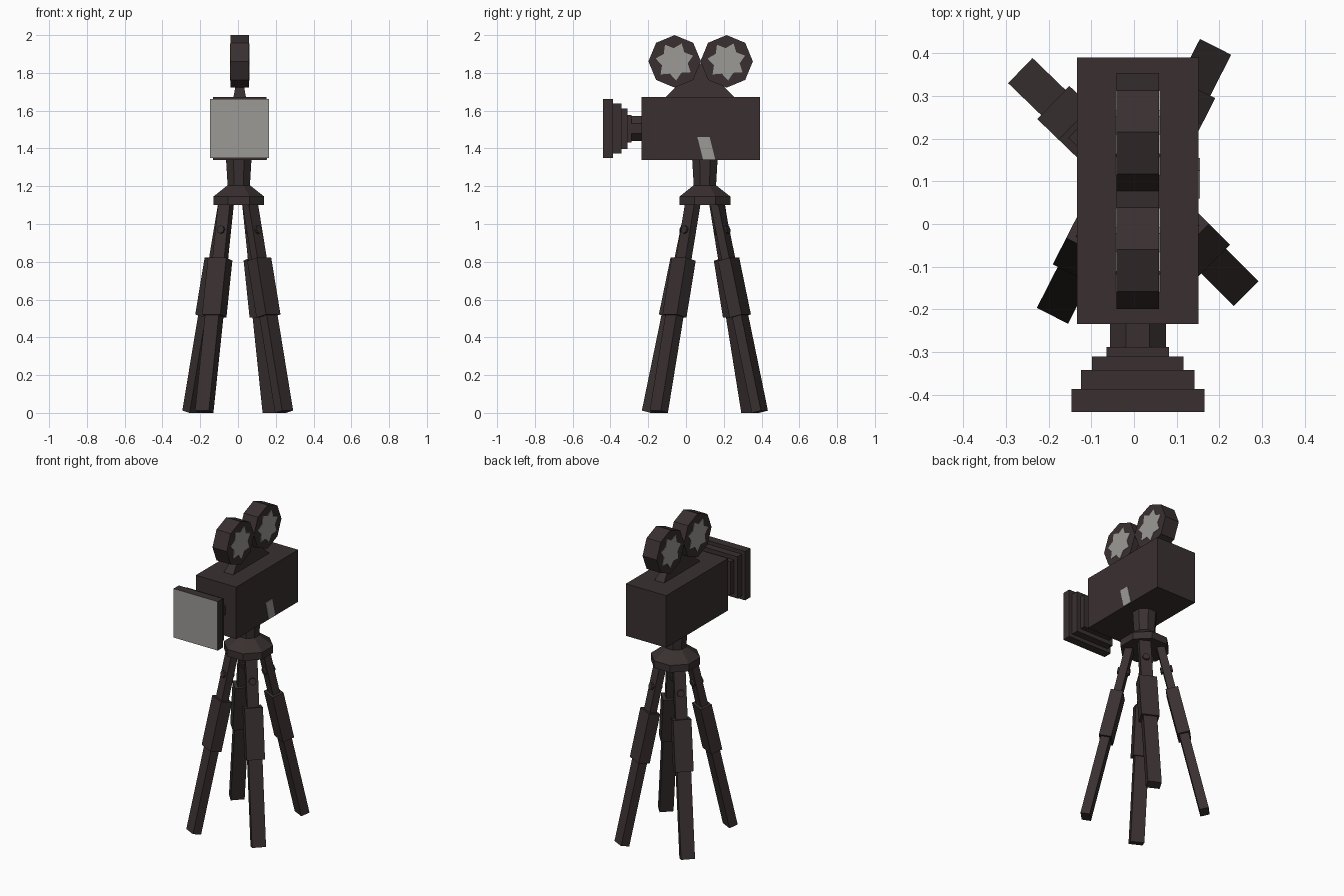
import bpy, bmesh
from math import pi, cos, sin, radians
from mathutils import Matrix, Vector

cube = bpy.data.objects.get("Cube")
if cube:
    bpy.data.objects.remove(cube, do_unlink=True)


def material(name, rgb):
    m = bpy.data.materials.new(name)
    m.use_nodes = True
    m.diffuse_color = (*rgb, 1)
    bsdf = next(n for n in m.node_tree.nodes if n.type == 'BSDF_PRINCIPLED')
    bsdf.inputs["Base Color"].default_value = (*rgb, 1)
    return m


DARK = material("dark_brown", (0.042, 0.030, 0.030))
GREY = material("pale_grey", (0.33, 0.32, 0.30))


def finish(name, bm, mats=(DARK,)):
    bmesh.ops.recalc_face_normals(bm, faces=bm.faces)
    mesh = bpy.data.meshes.new(name)
    bm.to_mesh(mesh)
    bm.free()
    for m in mats:
        mesh.materials.append(m)
    ob = bpy.data.objects.new(name, mesh)
    bpy.context.collection.objects.link(ob)
    return ob


def add_box(bm, size, matrix):
    bmesh.ops.create_cube(bm, size=1, matrix=matrix @ Matrix.Diagonal((*size, 1)))


def add_cone(bm, r1, r2, depth, matrix, sides=8):
    bmesh.ops.create_cone(bm, cap_ends=True, segments=sides, radius1=r1,
                          radius2=r2, depth=depth, matrix=matrix)


def plate(name, points, normal, mat):
    """Thin plate from an outline, extruded along its normal."""
    bm = bmesh.new()
    face = bm.faces.new([bm.verts.new(p) for p in points])
    ext = bmesh.ops.extrude_face_region(bm, geom=[face])
    verts = [v for v in ext["geom"] if isinstance(v, bmesh.types.BMVert)]
    bmesh.ops.translate(bm, verts=verts, vec=normal)
    return finish(name, bm, (mat,))


CX, HUB_Y, LENS_Z = 0.009, 0.1, 1.505
AXIS_X = Matrix.Rotation(pi / 2, 4, 'Y')
AXIS_Y = Matrix.Rotation(pi / 2, 4, 'X')
EIGHTH = Matrix.Rotation(pi / 8, 4, 'Z')

# Camera body
bm = bmesh.new()
add_box(bm, (0.285, 0.625, 0.332), Matrix.Translation((CX, 0.078, 1.506)))
finish("camera_body", bm)

# Side plate near the lower edge of the body
plate("side_plate", [(0.1515, 0.155, 1.342), (0.1515, 0.09, 1.342),
                     (0.1515, 0.06, 1.46), (0.1515, 0.125, 1.46)],
      (0.003, 0, 0), GREY)

# Lens barrel
bm = bmesh.new()
add_cone(bm, 0.071, 0.071, 0.08,
         Matrix.Translation((CX, -0.265, LENS_Z)) @ AXIS_Y @ EIGHTH)
finish("lens_barrel", bm)

# Stepped square hood with a pale front face
bm = bmesh.new()
for width, front, back in ((0.146, -0.310, -0.288), (0.214, -0.342, -0.310),
                           (0.266, -0.387, -0.342), (0.312, -0.440, -0.387)):
    add_box(bm, (width, back - front, width),
            Matrix.Translation((CX, (front + back) / 2, LENS_Z)))
bm.faces.ensure_lookup_table()
for f in bm.faces:
    f.normal_update()
    f.material_index = int(f.calc_center_median().y < -0.4399)
finish("lens_hood", bm, (DARK, GREY))

# Film reels with a star on each side
for label, y in (("front", -0.06), ("rear", 0.215)):
    bm = bmesh.new()
    add_cone(bm, 0.139, 0.139, 0.1, Matrix.Translation((CX, y, 1.861)) @ AXIS_X)
    finish(label + "_reel", bm)
    for side in (-1, 1):
        star = []
        for i in range(14):
            r = 0.07 if i % 2 else 0.102
            a = 2 * pi * i / 14 + 0.3
            star.append((CX + side * 0.0495, y + r * cos(a), 1.861 + r * sin(a)))
        plate(f"{label}_reel_star_{'left' if side > 0 else 'right'}", star,
              (side * 0.003, 0, 0), GREY)

# Wedge stand under the reels
bm = bmesh.new()
add_cone(bm, 1, 0.04, 0.18,
         Matrix.Translation((CX, 0.074, 1.76)) @ Matrix.Diagonal((0.047, 0.26, 1, 1))
         @ Matrix.Rotation(pi / 4, 4, 'Z'), sides=4)
finish("reel_stand", bm)

# Tripod head: neck, flare and rim
bm = bmesh.new()
hub = Matrix.Translation((0.004, HUB_Y, 0)) @ EIGHTH
for r1, r2, low, high in ((0.146, 0.146, 1.10, 1.145), (0.146, 0.064, 1.145, 1.205),
                          (0.064, 0.073, 1.205, 1.345)):
    add_cone(bm, r1, r2, high - low, hub @ Matrix.Translation((0, 0, (low + high) / 2)))
finish("tripod_head", bm)

# Four telescopic legs
LEGS = (("back_left", 45, 63), ("back_right", 135, 136),
        ("front_right", 225, 243), ("front_left", 315, 315))
for name, at, yaw in LEGS:
    at, yaw = radians(at), radians(yaw)
    out = Vector((cos(yaw), sin(yaw), 0))
    top = Vector((0.088 * cos(at), HUB_Y + 0.088 * sin(at), 1.12))
    foot = top + out * 0.257
    foot.z = 0.006
    axis = (top - foot).normalized()
    side = Vector((-out.y, out.x, 0))
    face = side.cross(axis)
    frame = Matrix((side, face, axis)).transposed().to_4x4()
    frame.translation = foot
    length = (top - foot).length
    bm = bmesh.new()
    for width, depth, low, high in ((0.082, 0.055, 0, 0.46),
                                    (0.108, 0.074, 0.455, 0.725),
                                    (0.07, 0.046, 0.72, 1)):
        add_box(bm, (width, depth, (high - low) * length),
                frame @ Matrix.Translation((0, 0, (low + high) / 2 * length)))
    # Clamp knob
    add_cone(bm, 0.022, 0.022, 0.07,
             frame @ Matrix.Translation((0, 0, 0.86 * length)) @ AXIS_Y)
    finish(name + "_leg", bm)
